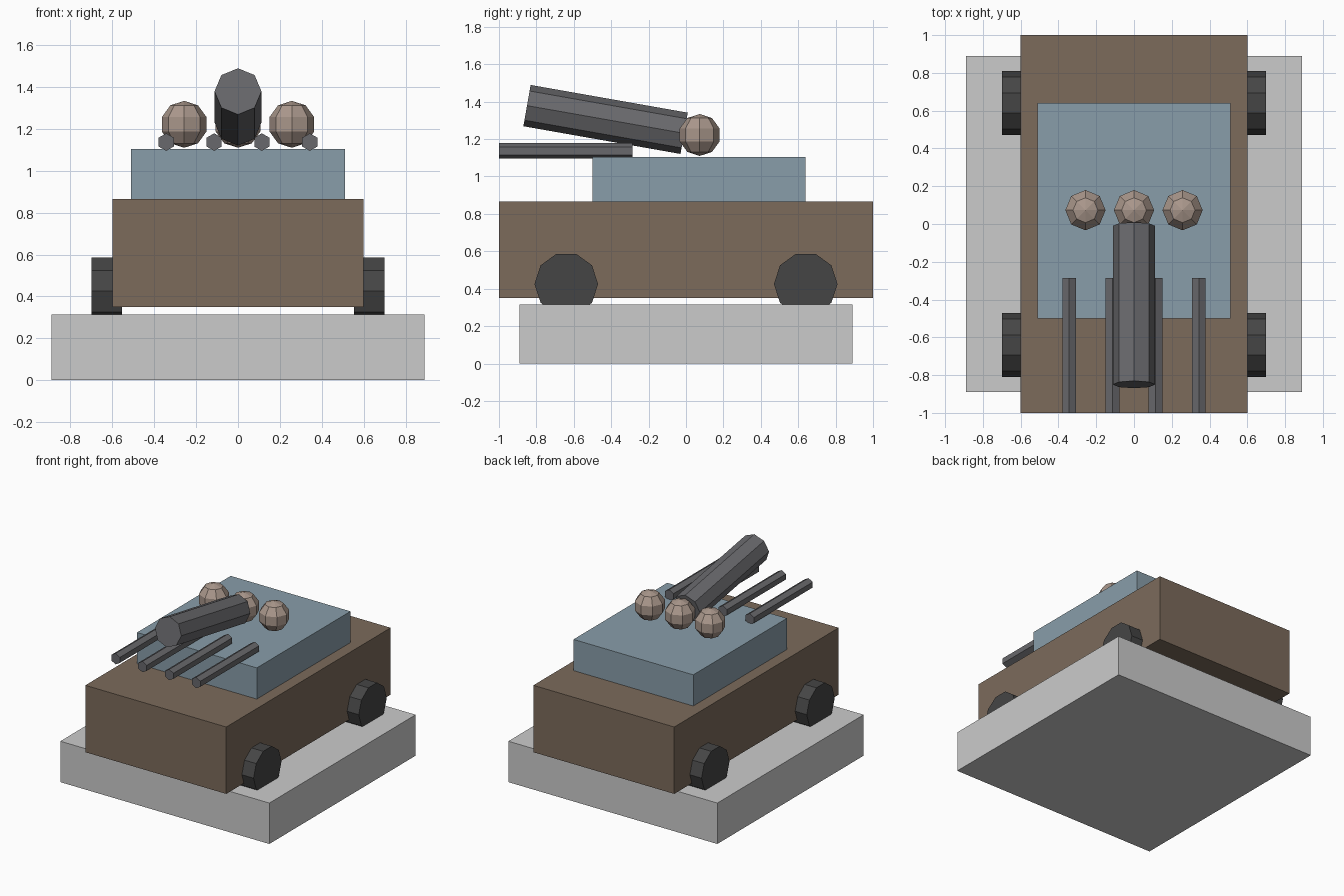
import bpy
from math import radians

if "Cube" in bpy.data.objects:
    bpy.data.objects.remove(bpy.data.objects["Cube"])


def paint(name, rgb):
    m = bpy.data.materials.new(name)
    m.diffuse_color = (*rgb, 1)
    m.use_nodes = True
    m.node_tree.nodes["Principled BSDF"].inputs["Base Color"].default_value = m.diffuse_color
    return m


BROWN = paint("brown", (0.20, 0.145, 0.105))
BLUE = paint("blue", (0.25, 0.34, 0.40))
SKIN = paint("skin", (0.40, 0.31, 0.26))
RUBBER = paint("rubber", (0.06, 0.06, 0.06))
STEEL = paint("steel", (0.14, 0.14, 0.15))


def finish(name, mat):
    ob = bpy.context.object
    ob.name = name
    if mat:
        ob.data.materials.append(mat)


def box(name, lo, hi, mat=None):
    bpy.ops.mesh.primitive_cube_add(size=1, location=[(a + b) / 2 for a, b in zip(lo, hi)])
    bpy.context.object.scale = [b - a for a, b in zip(lo, hi)]
    bpy.ops.object.transform_apply(location=False, rotation=False, scale=True)
    finish(name, mat)


def cylinder(name, sides, r, length, loc, rot, mat):
    bpy.ops.mesh.primitive_cylinder_add(vertices=sides, radius=r, depth=length,
                                        location=loc, rotation=rot)
    finish(name, mat)


# Stacked blocks: base, hull and upper deck
box("base", (-0.89, -0.89, 0), (0.89, 0.89, 0.315))
box("hull", (-0.6, -1, 0.35), (0.6, 1, 0.865), BROWN)
box("upper_deck", (-0.51, -0.5, 0.865), (0.51, 0.64, 1.105), BLUE)

# Four ten-sided wheels, sunk into the base
for x in (-0.627, 0.627):
    for y in (-0.64, 0.64):
        cylinder("wheel", 10, 0.17, 0.145, (x, y, 0.425), (0, radians(90), 0), RUBBER)

# Row of three low-poly balls
for x in (-0.257, 0, 0.257):
    bpy.ops.mesh.primitive_uv_sphere_add(segments=8, ring_count=5, radius=0.112,
                                         location=(x, 0.073, 1.222))
    finish("ball", SKIN)

# Raised main barrel and four thin hexagonal tubes
cylinder("main_barrel", 8, 0.112, 0.853, (0, -0.43, 1.305), (radians(80), 0, 0), STEEL)
for x in (-0.343, -0.114, 0.114, 0.343):
    cylinder("thin_tube", 6, 0.042, 0.715, (x, -0.6425, 1.137), (radians(90), 0, 0), STEEL)
